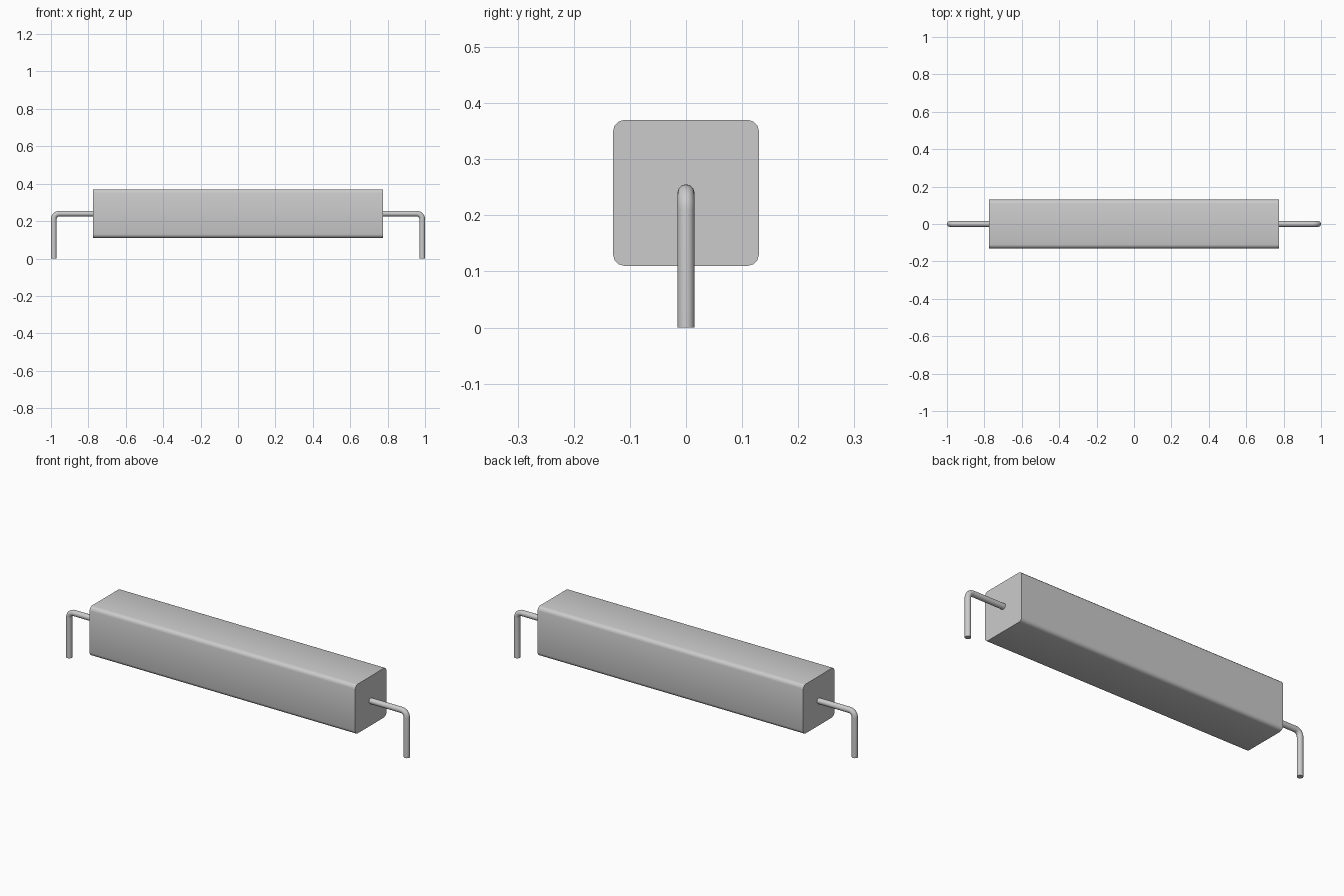
import bpy, bmesh
from math import sin, cos, pi, radians

cube = bpy.data.objects.get("Cube")
if cube:
    bpy.data.objects.remove(cube, do_unlink=True)

grey = bpy.data.materials.new("light grey")
grey.use_nodes = True
colour = (0.6, 0.6, 0.6, 1)
grey.diffuse_color = colour
grey.node_tree.nodes["Principled BSDF"].inputs["Base Color"].default_value = colour

AXIS_Z = 0.24      # height of the body centre and lead axis
HALF_LENGTH = 0.775
HALF_WIDTH = 0.13
WIRE = 0.015
BEND = 0.03


def add_object(name, bm):
    bmesh.ops.recalc_face_normals(bm, faces=bm.faces)
    mesh = bpy.data.meshes.new(name)
    bm.to_mesh(mesh)
    bm.free()
    mesh.materials.append(grey)
    obj = bpy.data.objects.new(name, mesh)
    bpy.context.collection.objects.link(obj)
    bpy.ops.object.select_all(action='DESELECT')
    obj.select_set(True)
    bpy.context.view_layer.objects.active = obj
    bpy.ops.object.shade_smooth_by_angle(angle=radians(35))
    return obj


def make_lead(name, side):
    """Round wire leaving the body end, bent down to the ground."""
    corner_x = 1 - WIRE - BEND
    # Path stations: x, z and the angle of the wire direction
    path = [(HALF_LENGTH - 0.02, AXIS_Z, 0)]
    for i in range(9):
        a = i / 8 * pi / 2
        path.append((corner_x + BEND * sin(a), AXIS_Z - BEND + BEND * cos(a), a))
    path.append((1 - WIRE, 0, pi / 2))

    bm = bmesh.new()
    sides = 24
    rings = []
    for x, z, a in path:
        ring = []
        for k in range(sides):
            t = 2 * pi * k / sides
            out = WIRE * cos(t)
            ring.append(bm.verts.new((side * (x + out * sin(a)),
                                      WIRE * sin(t), z + out * cos(a))))
        rings.append(ring)
    for r, s in zip(rings, rings[1:]):
        for k in range(sides):
            n = (k + 1) % sides
            bm.faces.new((r[k], r[n], s[n], s[k]))
    bm.faces.new(rings[0])
    bm.faces.new(rings[-1])
    add_object(name, bm)


# Body: square bar with its four long edges rounded
bm = bmesh.new()
bmesh.ops.create_cube(bm, size=2)
for v in bm.verts:
    v.co.x *= HALF_LENGTH
    v.co.y *= HALF_WIDTH
    v.co.z = v.co.z * HALF_WIDTH + AXIS_Z
long_edges = [e for e in bm.edges if abs(e.verts[0].co.x - e.verts[1].co.x) > 1]
bmesh.ops.bevel(bm, geom=long_edges, offset=0.02, segments=3,
                profile=0.5, affect='EDGES')
add_object("body", bm)

# Leads at both ends
make_lead("left_lead", 1)
make_lead("right_lead", -1)
